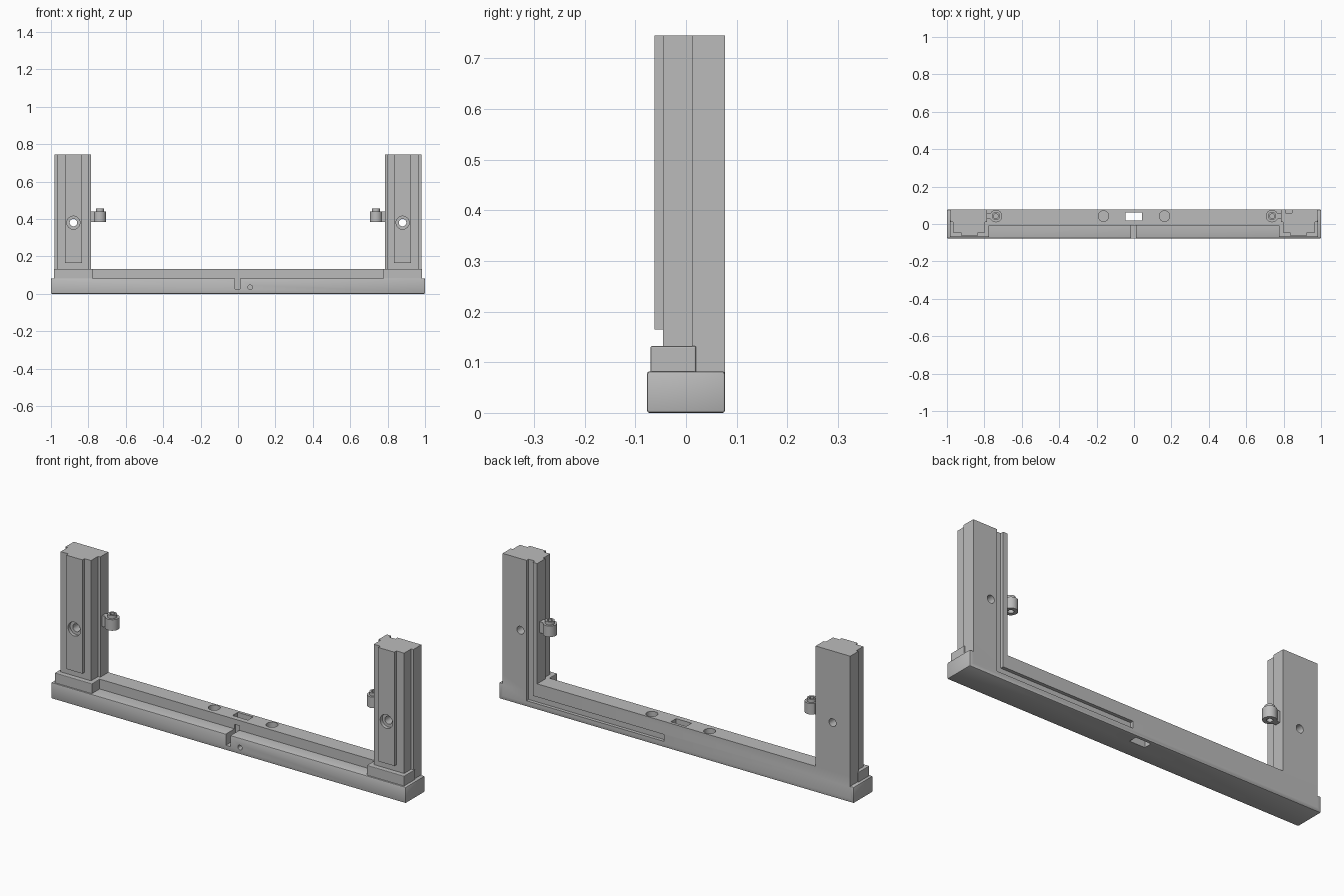
import bpy, bmesh, math
from mathutils import Matrix, Vector

old = bpy.data.objects.get("Cube")
if old:
    bpy.data.objects.remove(old)

grey = bpy.data.materials.new("plain grey")
grey.use_nodes = True
grey.diffuse_color = (0.5, 0.5, 0.5, 1)
grey.node_tree.nodes["Principled BSDF"].inputs["Base Color"].default_value = (0.5, 0.5, 0.5, 1)


def finish(name, bm):
    bmesh.ops.recalc_face_normals(bm, faces=bm.faces)
    me = bpy.data.meshes.new(name)
    bm.to_mesh(me)
    bm.free()
    me.materials.append(grey)
    ob = bpy.data.objects.new(name, me)
    bpy.context.collection.objects.link(ob)
    return ob


def box(name, x, y, z, bevel=0):
    bm = bmesh.new()
    bmesh.ops.create_cube(bm, size=1)
    for v in bm.verts:
        v.co = Vector(r[0] + (c + 0.5) * (r[1] - r[0]) for c, r in zip(v.co, (x, y, z)))
    if bevel:
        bmesh.ops.bevel(bm, geom=bm.edges[:], offset=bevel, segments=2, profile=0.5, affect='EDGES')
    return finish(name, bm)


def cylinder(name, centre, radius, depth, axis='Z', sides=32):
    bm = bmesh.new()
    turn = Matrix.Rotation(math.pi / 2, 4, 'X') if axis == 'Y' else Matrix()
    bmesh.ops.create_cone(bm, cap_ends=True, segments=sides, radius1=radius, radius2=radius,
                          depth=depth, matrix=Matrix.Translation(centre) @ turn)
    return finish(name, bm)


def prism(name, points, z0, z1):
    """Extrude an outline in x, y upwards."""
    bm = bmesh.new()
    face = bm.faces.new([bm.verts.new((x, y, z0)) for x, y in points])
    top = bmesh.ops.extrude_face_region(bm, geom=[face])["geom"]
    bmesh.ops.translate(bm, vec=(0, 0, z1 - z0), verts=[g for g in top if isinstance(g, bmesh.types.BMVert)])
    return finish(name, bm)


def cut(ob, cutters, operation='DIFFERENCE'):
    """Apply booleans and throw the cutters away."""
    for c in cutters:
        m = ob.modifiers.new("cut", 'BOOLEAN')
        m.object, m.operation, m.solver = c, operation, 'EXACT'
    deps = bpy.context.evaluated_depsgraph_get()
    me = bpy.data.meshes.new_from_object(ob.evaluated_get(deps))
    ob.modifiers.clear()
    ob.data = me
    for c in cutters:
        bpy.data.objects.remove(c)


def smooth(ob):
    bpy.ops.object.select_all(action='DESELECT')
    ob.select_set(True)
    bpy.context.view_layer.objects.active = ob
    bpy.ops.object.shade_smooth_by_angle(angle=math.radians(30))


BACK = 0.077

# Sill: low front ledge with a taller rail behind it
sill = box("sill", (-1, 1), (-BACK, BACK), (0, 0.082), 0.005)
cut(sill, [box("rail", (-0.98, 0.98), (-0.007, BACK), (0.02, 0.132))], 'UNION')
cut(sill, [
    box("notch", (-0.015, 0.012), (-0.1, 0), (0.025, 0.105)),
    box("rail_slot", (-0.045, 0.042), (0.02, 0.062), (-0.1, 0.2)),
    box("cable_channel", (0.07, 0.845), (0.06, 0.1), (0.03, 0.065)),
    box("channel_corner", (0.81, 0.845), (0.06, 0.1), (0.03, 0.2)),
    cylinder("drain", (0.065, -BACK, 0.035), 0.012, 0.06, 'Y'),
    cylinder("socket", (-0.163, 0.042, 0.132), 0.028, 0.06),
    cylinder("socket", (0.163, 0.042, 0.132), 0.028, 0.06),
])
smooth(sill)

for s, side in ((1, "left"), (-1, "right")):
    def span(a, b):
        return tuple(sorted((s * a, s * b)))

    # Stepped foot wrapped around the post
    box(side + "_foot", span(0.775, 0.985), (-0.07, 0.02), (0.075, 0.132), 0.003)

    # Post with rebates along both sides
    outline = [(0.785, BACK), (0.98, BACK), (0.98, 0.012), (0.968, 0.012),
               (0.968, -0.045), (0.797, -0.045), (0.797, 0.012), (0.785, 0.012)]
    post = prism(side + "_post", [(s * x, y) for x, y in outline], 0.125, 0.745)
    cuts = [cylinder("bolt_hole", (s * 0.88, 0, 0.38), 0.02, 0.4, 'Y')]
    if s > 0:
        cuts.append(box("post_channel", (0.81, 0.845), (0.06, 0.1), (0, 1)))
    cut(post, cuts)
    smooth(post)

    # Raised front strip with a counterbored bolt hole
    strip = box(side + "_front_strip", span(0.834, 0.925), (-0.062, -0.044), (0.165, 0.745))
    cut(strip, [cylinder("counterbore", (s * 0.88, -0.05, 0.38), 0.035, 0.1, 'Y')])
    smooth(strip)

    # Hinge barrel carried by a short arm
    hinge = cylinder(side + "_hinge_barrel", (s * 0.738, 0.042, 0.413), 0.033, 0.056)
    cut(hinge, [cylinder("collar", (s * 0.738, 0.042, 0.44), 0.022, 0.034)], 'UNION')
    cut(hinge, [box("arm", span(0.75, 0.79), (0.027, 0.057), (0.385, 0.441))], 'UNION')
    cut(hinge, [cylinder("hex_socket", (s * 0.738, 0.042, 0.457), 0.014, 0.03, sides=6),
                cylinder("pin_hole", (s * 0.738, 0.042, 0.385), 0.014, 0.04)])
    smooth(hinge)
